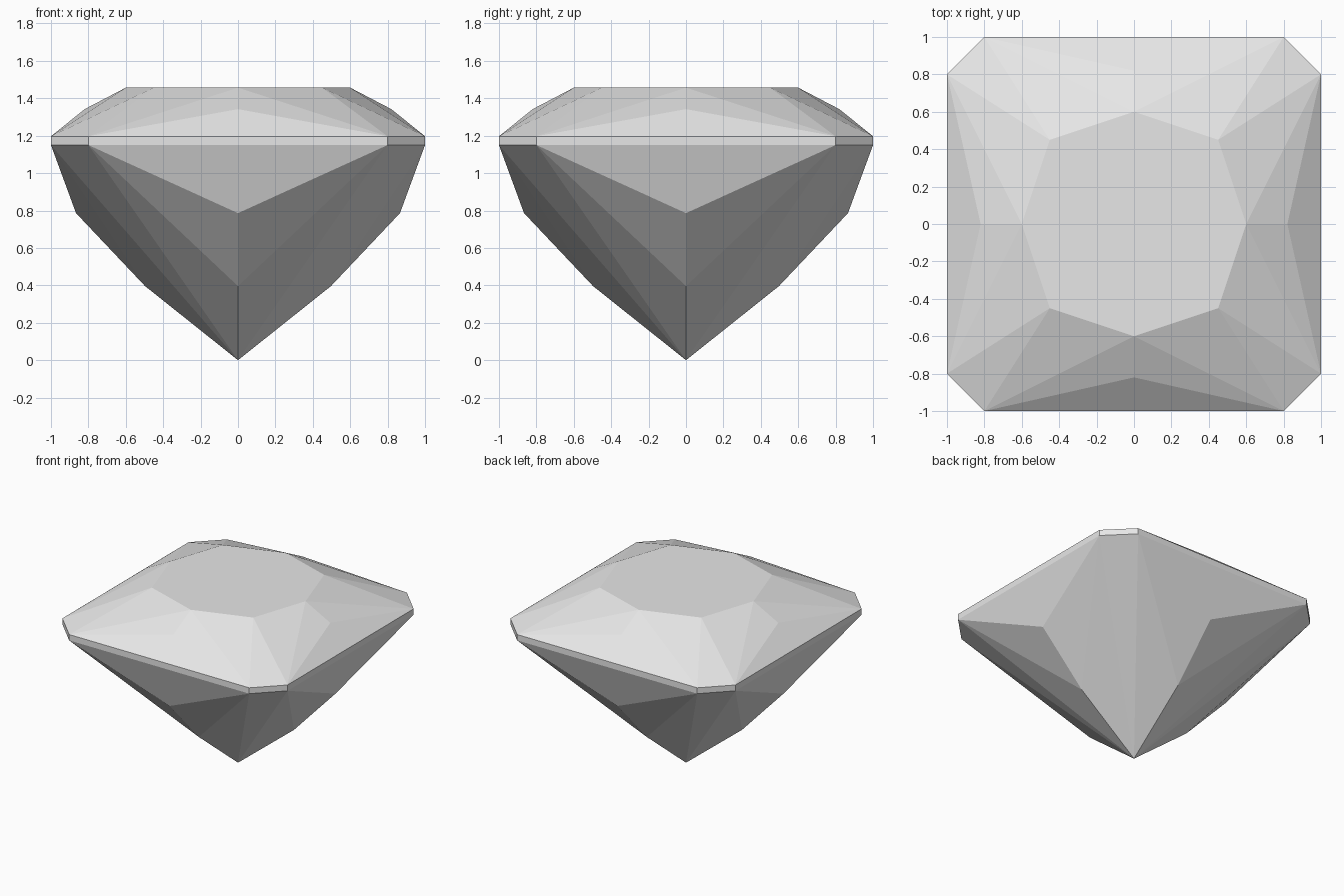
import bpy
import bmesh
from math import pi
from mathutils import Matrix, Vector

cube = bpy.data.objects.get("Cube")
if cube:
    bpy.data.objects.remove(cube, do_unlink=True)

# Levels of the cut stone
GIRDLE_LOW, GIRDLE_HIGH, TABLE = 1.15, 1.197, 1.457

# Material
grey = bpy.data.materials.new("pale grey stone")
grey.use_nodes = True
colour = (0.8, 0.8, 0.8, 1)
grey.diffuse_color = colour
grey.node_tree.nodes["Principled BSDF"].inputs["Base Color"].default_value = colour

bm = bmesh.new()


def facet(turn, *points):
    bm.faces.new([bm.verts.new(turn @ Vector(p)) for p in points])


def girdle_points(z):
    # Both ends of the front edge, then the start of the next side
    return (-0.8, -1, z), (0.8, -1, z), (1, -0.8, z)


table_rim = []
for side in range(4):
    turn = Matrix.Rotation(side * pi / 2, 3, 'Z')

    # Crown: star, kite halves and corner facets
    a, b, c = girdle_points(GIRDLE_HIGH)
    ridge = (0, -0.82, 1.342)
    rim = (0, -0.6, TABLE)
    left, right = (-0.45, -0.45, TABLE), (0.45, -0.45, TABLE)
    facet(turn, a, b, ridge)
    facet(turn, a, ridge, rim)
    facet(turn, ridge, b, rim)
    facet(turn, a, rim, left)
    facet(turn, b, right, rim)
    facet(turn, b, c, right)
    table_rim += [turn @ Vector(rim), turn @ Vector(right)]

    # Girdle: thin vertical band
    d, e, f = girdle_points(GIRDLE_LOW)
    facet(turn, d, e, b, a)
    facet(turn, e, f, c, b)

    # Pavilion: facets narrowing to the point
    shoulder, keel, tip = (0, -0.866, 0.786), (0, -0.497, 0.396), (0, 0, 0)
    facet(turn, d, shoulder, e)
    facet(turn, d, keel, shoulder)
    facet(turn, e, shoulder, keel)
    facet(turn, d, tip, keel)
    facet(turn, e, keel, tip)
    facet(turn, e, tip, f)

# Table: flat top
bm.faces.new([bm.verts.new(p) for p in table_rim])

bmesh.ops.remove_doubles(bm, verts=bm.verts, dist=0.001)
bmesh.ops.recalc_face_normals(bm, faces=bm.faces)
mesh = bpy.data.meshes.new("cut_gem")
bm.to_mesh(mesh)
bm.free()
mesh.materials.append(grey)
gem = bpy.data.objects.new("cut_gem", mesh)
bpy.context.collection.objects.link(gem)
